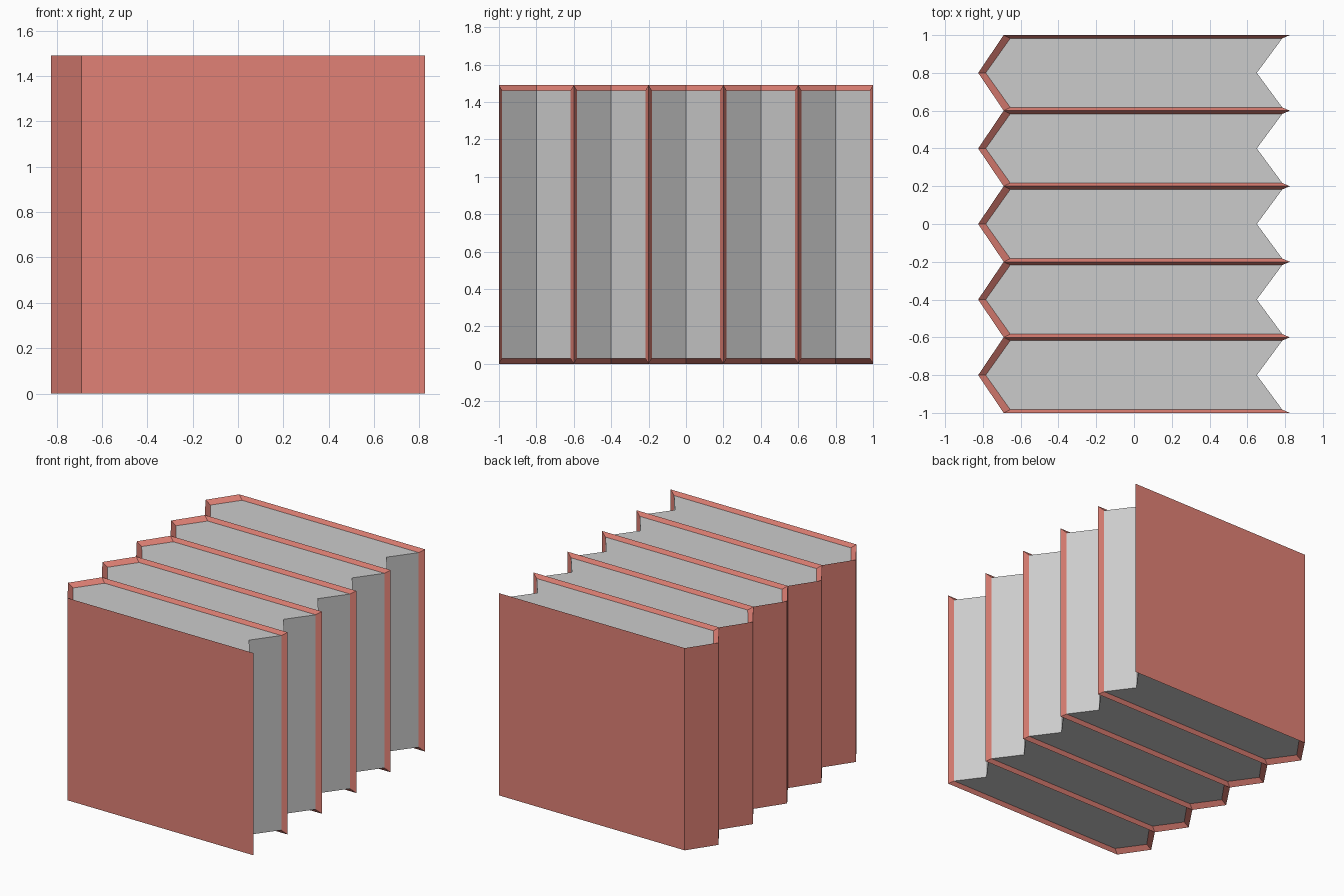
import bpy, bmesh

if "Cube" in bpy.data.objects:
    bpy.data.objects.remove(bpy.data.objects["Cube"])

H = 1.49          # cover height
W = 0.4           # book thickness
DROP = 0.028      # pages sit this far inside the cover edges

red = bpy.data.materials.new("cover_red")
red.diffuse_color = (0.75, 0.22, 0.18, 1)
red.use_nodes = True
red.node_tree.nodes["Principled BSDF"].inputs["Base Color"].default_value = red.diffuse_color

# Plan outlines running round the spine from one fore edge to the other
OUTER = [(.825, -.2), (-.69, -.2), (-.825, 0), (-.69, .2), (.825, .2)]
INNER = [(.785, -.183), (-.655, -.183), (-.785, 0), (-.655, .183), (.785, .183)]


def ring(bm, points, z, y0):
    return [bm.verts.new((x, y + y0, z)) for x, y in points]


def strip(bm, a, b):
    for i in range(len(a) - 1):
        bm.faces.new((a[i], a[i + 1], b[i + 1], b[i]))


def finish(bm, name, mat=None):
    mesh = bpy.data.meshes.new(name)
    bm.to_mesh(mesh)
    bm.free()
    if mat:
        mesh.materials.append(mat)
    bpy.context.collection.objects.link(bpy.data.objects.new(name, mesh))


def cover(name, y0):
    # Pointed spine and two boards, with edges sloping in to the pages
    bm = bmesh.new()
    out_lo, out_hi = ring(bm, OUTER, 0, y0), ring(bm, OUTER, H, y0)
    in_lo, in_hi = ring(bm, INNER, DROP, y0), ring(bm, INNER, H - DROP, y0)
    strip(bm, out_hi, out_lo)
    strip(bm, in_hi, out_hi)
    strip(bm, out_lo, in_lo)
    bm.faces.new((out_lo[0], in_lo[0], in_hi[0], out_hi[0]))
    bm.faces.new((out_lo[4], out_hi[4], in_hi[4], in_lo[4]))
    finish(bm, name, red)


def pages(name, y0):
    # Visible page block: top, bottom and the hollow fore edge
    bm = bmesh.new()
    outline = INNER + [(.65, 0)]
    lo, hi = ring(bm, outline, DROP, y0), ring(bm, outline, H - DROP, y0)
    for ids in ((0, 5, 2, 1), (5, 4, 3, 2)):
        bm.faces.new([hi[i] for i in ids])
        bm.faces.new([lo[i] for i in reversed(ids)])
    for a, b in ((0, 5), (5, 4)):
        bm.faces.new((lo[a], lo[b], hi[b], hi[a]))
    bm.normal_update()
    bmesh.ops.recalc_face_normals(bm, faces=bm.faces[:])
    # Make sure the open block faces outward
    bm.faces.ensure_lookup_table()
    if bm.faces[0].normal.z < 0:
        bmesh.ops.reverse_faces(bm, faces=bm.faces[:])
    finish(bm, name)


# Row of five books
for i in range(5):
    y = (i - 2) * W
    cover(f"book_cover_{i + 1}", y)
    pages(f"book_pages_{i + 1}", y)
